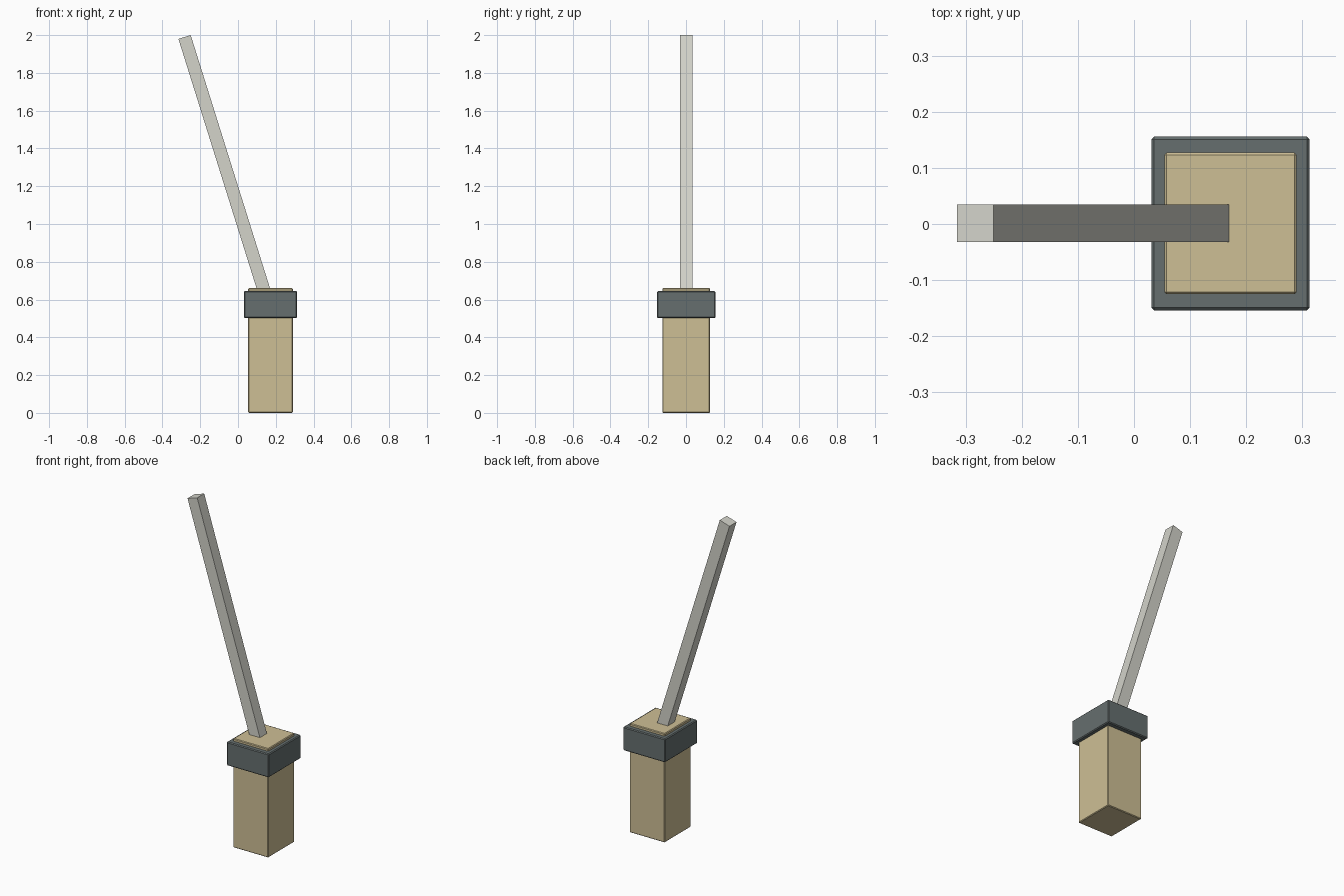
import bpy, math
from mathutils import Vector

cube = bpy.data.objects.get("Cube")
if cube:
    bpy.data.objects.remove(cube, do_unlink=True)


def material(name, rgb):
    """Flat material from 0-255 display values."""
    lin = [((c / 255 + 0.055) / 1.055) ** 2.4 for c in rgb]
    mat = bpy.data.materials.new(name)
    mat.use_nodes = True
    mat.diffuse_color = (*lin, 1)
    mat.node_tree.nodes["Principled BSDF"].inputs["Base Color"].default_value = (*lin, 1)
    return mat


def box(name, size, centre, mat, bevel=0.0, tilt=0.0):
    bpy.ops.mesh.primitive_cube_add(size=1, location=centre, rotation=(0, tilt, 0))
    obj = bpy.context.object
    obj.name = name
    obj.scale = size
    bpy.ops.object.transform_apply(location=False, rotation=False, scale=True)
    obj.data.materials.append(mat)
    if bevel:
        mod = obj.modifiers.new("edge_bevel", "BEVEL")
        mod.width = bevel
        mod.segments = 1
    return obj


tan = material("tan", (206, 191, 149))
slate = material("slate_grey", (102, 111, 111))
pale = material("pale_grey", (211, 211, 202))

# Upright block, its top showing just above the collar
post_x = 0.172
box("base_block", (0.236, 0.252, 0.66), (post_x, 0.001, 0.33), tan, 0.004)

# Collar around the upper end of the block
box("collar", (0.282, 0.31, 0.143), (post_x, 0.001, 0.573), slate, 0.005)

# Leaning square rod, its foot sunk into the block
tilt = math.radians(-17.4)
width, length = 0.068, 1.46
axis = Vector((math.sin(tilt), 0, math.cos(tilt)))
top = Vector((-0.283, 0.001, 1.99))
box("leaning_rod", (width, 0.067, length), top - axis * length / 2, pale, tilt=tilt)
